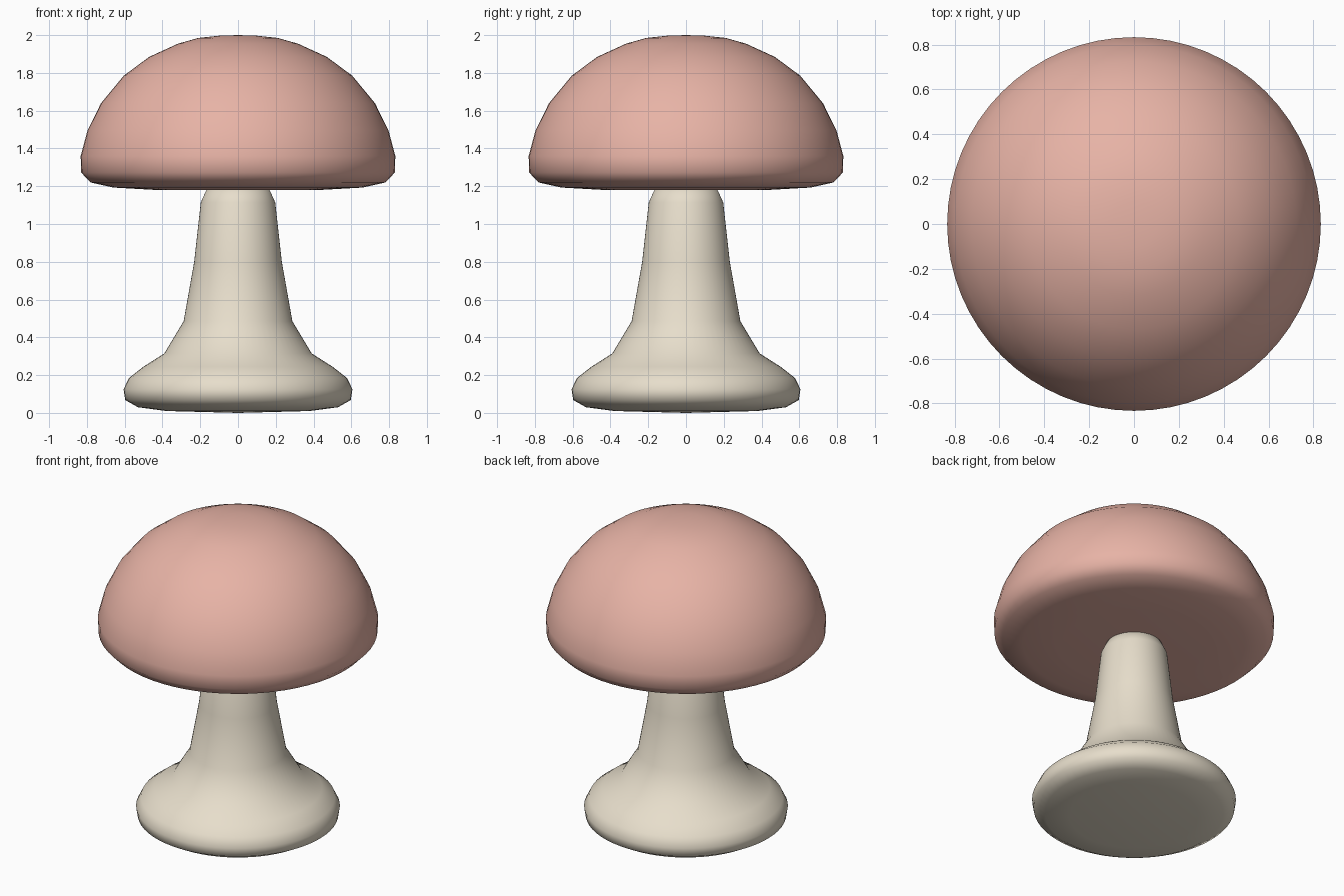
import bpy, bmesh
from math import tau, cos, sin

if "Cube" in bpy.data.objects:
    bpy.data.objects.remove(bpy.data.objects["Cube"])

SIDES = 64


def lathe(name, profile, bottom, top, color):
    """Revolve (radius, z) points, listed bottom to top, and close both ends at the axis."""
    bm = bmesh.new()
    rings = [[bm.verts.new((r * cos(tau * i / SIDES), r * sin(tau * i / SIDES), z))
              for i in range(SIDES)] for r, z in profile]
    low, high = bm.verts.new((0, 0, bottom)), bm.verts.new((0, 0, top))
    for i in range(SIDES):
        j = (i + 1) % SIDES
        for a, b in zip(rings, rings[1:]):
            bm.faces.new((a[i], a[j], b[j], b[i]))
        bm.faces.new((low, rings[0][j], rings[0][i]))
        bm.faces.new((high, rings[-1][i], rings[-1][j]))
    for f in bm.faces:
        f.smooth = True
    mesh = bpy.data.meshes.new(name)
    bm.to_mesh(mesh)
    bm.free()
    mat = bpy.data.materials.new(name + "_colour")
    mat.diffuse_color = color
    mat.use_nodes = True
    mat.node_tree.nodes["Principled BSDF"].inputs["Base Color"].default_value = mat.diffuse_color
    mesh.materials.append(mat)
    obj = bpy.data.objects.new(name, mesh)
    bpy.context.collection.objects.link(obj)
    return obj


# stem with a wide rounded foot; its top tucks into the cap
lathe("stem", [(0.38, 0.01), (0.53, 0.03), (0.597, 0.068), (0.606, 0.125),
               (0.577, 0.185), (0.50, 0.245), (0.39, 0.315), (0.288, 0.485),
               (0.232, 0.80), (0.197, 1.115), (0.165, 1.185), (0.10, 1.21)],
      0.0, 1.22, (0.80, 0.73, 0.60, 1))

# domed cap with a rolled rim and flat underside
lathe("cap", [(0.43, 1.18), (0.66, 1.193), (0.78, 1.22), (0.83, 1.272),
              (0.833, 1.36), (0.797, 1.495), (0.725, 1.64), (0.605, 1.785),
              (0.47, 1.885), (0.317, 1.955), (0.21, 1.985), (0.10, 1.997)],
      1.178, 2.0, (0.80, 0.45, 0.38, 1))
